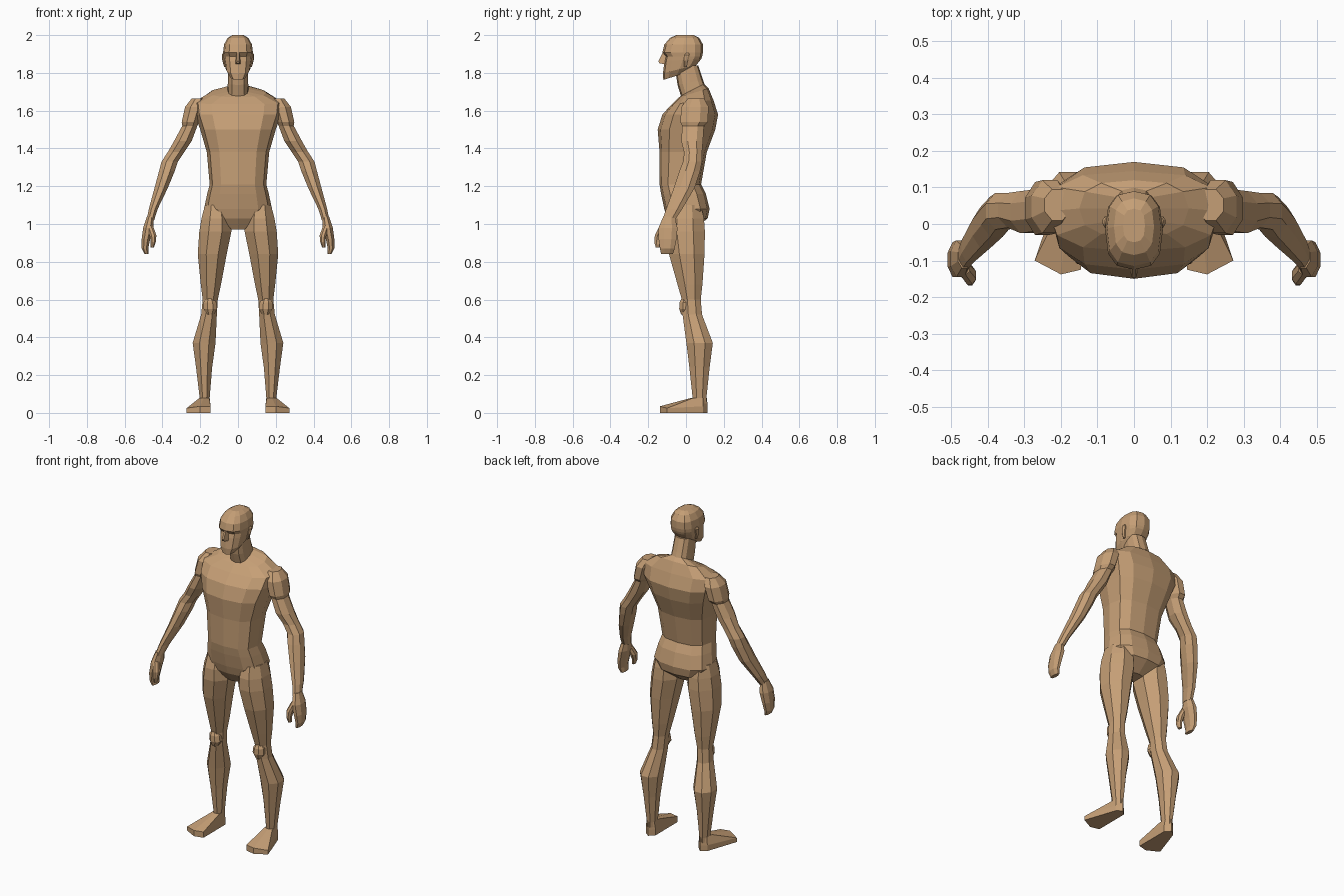
import bpy, bmesh, math
from mathutils import Vector

skin = bpy.data.materials.new("tan skin")
skin.diffuse_color = (0.56, 0.345, 0.18, 1)


def finish(name, bm, mirror=False):
    bmesh.ops.recalc_face_normals(bm, faces=bm.faces)
    me = bpy.data.meshes.new(name)
    bm.to_mesh(me)
    bm.free()
    me.materials.append(skin)
    ob = bpy.data.objects.new(name, me)
    bpy.context.collection.objects.link(ob)
    if mirror:
        ob.modifiers.new("other side", 'MIRROR')
    return ob


def loft(name, rings, mirror=False):
    """Skin a stack of equal-length point rings and cap both ends."""
    bm = bmesh.new()
    vs = [[bm.verts.new(p) for p in r] for r in rings]
    n = len(vs[0])
    for a, b in zip(vs, vs[1:]):
        for i in range(n):
            j = (i + 1) % n
            bm.faces.new((a[i], a[j], b[j], b[i]))
    bm.faces.new(vs[0])
    bm.faces.new(vs[-1])
    return finish(name, bm, mirror)


def ring(z, xc, w, yf, yb, tilt=0, n=12, power=0.75, turn=0.0):
    """Rounded outline between front yf and back yb; tilt raises the back."""
    yc, d = (yf + yb) / 2, (yb - yf) / 2
    pts = []
    for k in range(n):
        a = math.tau * (k + turn) / n
        s, c = math.sin(a), math.cos(a)
        x = math.copysign(abs(s) ** power, s)
        y = -math.copysign(abs(c) ** power, c)
        if turn:
            x, y = x / math.cos(math.pi / n), y / math.cos(math.pi / n)
        pts.append(Vector((xc + w * x, yc + d * y, z + tilt * d * y)))
    return pts


def body(name, levels):
    loft(name, [ring(z, 0, w, f, b, t) for z, w, f, b, t in levels])


def limb(name, levels):
    loft(name, [ring(z, (x0 + x1) / 2, (x1 - x0) / 2, f, b, t, 8, 1, 0.5)
                for z, x0, x1, f, b, t in levels], True)


# Torso: z, half width, front, back, tilt
body("torso", [
    (0.97, 0.05, -0.06, 0.04, 0), (1.03, 0.15, -0.10, 0.115, 0),
    (1.08, 0.18, -0.115, 0.125, 0), (1.16, 0.163, -0.132, 0.105, 0),
    (1.21, 0.15, -0.14, 0.08, 0), (1.38, 0.165, -0.14, 0.11, 0),
    (1.50, 0.20, -0.15, 0.155, 0), (1.58, 0.228, -0.125, 0.17, 0),
    (1.645, 0.235, -0.075, 0.145, 0.1), (1.695, 0.15, -0.035, 0.12, 0.3),
    (1.715, 0.055, -0.01, 0.095, 0.5)])

# Neck and head
body("neck", [
    (1.66, 0.057, -0.015, 0.12, 0.3), (1.75, 0.054, -0.045, 0.09, 0.2),
    (1.84, 0.052, -0.06, 0.065, 0)])
body("head", [
    (1.785, 0.042, -0.12, 0.02, 0.32), (1.82, 0.065, -0.122, 0.055, 0.25),
    (1.868, 0.074, -0.114, 0.08, 0.05), (1.888, 0.077, -0.108, 0.086, 0),
    (1.908, 0.079, -0.125, 0.09, 0), (1.95, 0.074, -0.115, 0.09, 0),
    (1.985, 0.055, -0.085, 0.07, 0), (2.0, 0.03, -0.05, 0.042, 0)])

# Nose: wedge widening downward
loft("nose", [
    [(-0.017, -0.10, 1.845), (0.017, -0.10, 1.845), (0.008, -0.14, 1.85), (-0.008, -0.14, 1.85)],
    [(-0.015, -0.10, 1.86), (0.015, -0.10, 1.86), (0.006, -0.146, 1.862), (-0.006, -0.146, 1.862)],
    [(-0.009, -0.10, 1.912), (0.009, -0.10, 1.912), (0.005, -0.123, 1.908), (-0.005, -0.123, 1.908)]])

# Ears
limb("ear", [
    (1.83, 0.062, 0.073, -0.01, 0.004, 0), (1.865, 0.066, 0.083, -0.012, 0.012, 0),
    (1.895, 0.068, 0.086, -0.008, 0.02, 0), (1.905, 0.07, 0.08, 0.0, 0.014, 0)])

# Arms: z, inner x, outer x, front, back, tilt
limb("arm", [
    (1.665, 0.175, 0.245, 0.01, 0.095, 0), (1.62, 0.18, 0.28, -0.025, 0.12, 0),
    (1.54, 0.205, 0.298, -0.03, 0.115, 0), (1.52, 0.215, 0.295, -0.02, 0.095, 0),
    (1.44, 0.245, 0.338, -0.025, 0.09, 0), (1.38, 0.285, 0.372, -0.01, 0.085, 0),
    (1.33, 0.318, 0.405, -0.015, 0.085, 0), (1.28, 0.335, 0.418, -0.035, 0.075, 0),
    (1.19, 0.372, 0.442, -0.065, 0.045, 0), (1.08, 0.425, 0.472, -0.105, -0.02, 0),
    (1.02, 0.444, 0.484, -0.125, -0.06, 0)])

# Hands: palm with joined fingers, and a thumb
limb("hand", [
    (1.04, 0.445, 0.482, -0.12, -0.06, 0), (0.98, 0.448, 0.502, -0.145, -0.045, 0),
    (0.92, 0.465, 0.51, -0.145, -0.05, 0), (0.87, 0.475, 0.51, -0.138, -0.06, 0),
    (0.84, 0.473, 0.495, -0.132, -0.07, 0)])
limb("thumb", [
    (0.99, 0.45, 0.485, -0.14, -0.10, 0), (0.94, 0.432, 0.468, -0.165, -0.115, 0),
    (0.905, 0.435, 0.462, -0.168, -0.13, 0), (0.875, 0.445, 0.463, -0.16, -0.135, 0)])

# Legs
limb("leg", [
    (1.10, 0.06, 0.175, -0.09, 0.08, 0), (1.03, 0.04, 0.193, -0.108, 0.095, 0),
    (0.96, 0.035, 0.205, -0.11, 0.10, 0), (0.84, 0.06, 0.213, -0.09, 0.098, 0),
    (0.68, 0.09, 0.197, -0.045, 0.087, 0), (0.60, 0.107, 0.187, -0.022, 0.078, 0),
    (0.52, 0.112, 0.195, -0.018, 0.085, 0), (0.37, 0.119, 0.24, 0.002, 0.142, 0),
    (0.24, 0.137, 0.222, 0.018, 0.125, 0), (0.08, 0.15, 0.203, 0.035, 0.108, 0),
    (0.05, 0.15, 0.203, 0.035, 0.108, 0)])

# Kneecaps
limb("kneecap", [
    (0.52, 0.128, 0.165, -0.026, 0.02, 0), (0.55, 0.11, 0.182, -0.036, 0.03, 0),
    (0.585, 0.115, 0.182, -0.034, 0.03, 0), (0.605, 0.13, 0.168, -0.024, 0.02, 0)])

# Feet: sole outline, instep edge, ankle opening
sole = [(0.145, 0.085), (0.175, 0.115), (0.207, 0.09),
        (0.272, -0.10), (0.20, -0.138), (0.145, -0.125)]
edge = [0.035, 0.035, 0.035, 0.025, 0.035, 0.035]
ankle = [(0.15, 0.09), (0.175, 0.11), (0.203, 0.09),
         (0.203, 0.04), (0.18, 0.03), (0.152, 0.035)]
loft("foot", [[(x, y, 0) for x, y in sole],
              [(x, y, h) for (x, y), h in zip(sole, edge)],
              [(x, y, 0.08) for x, y in ankle]], True)
